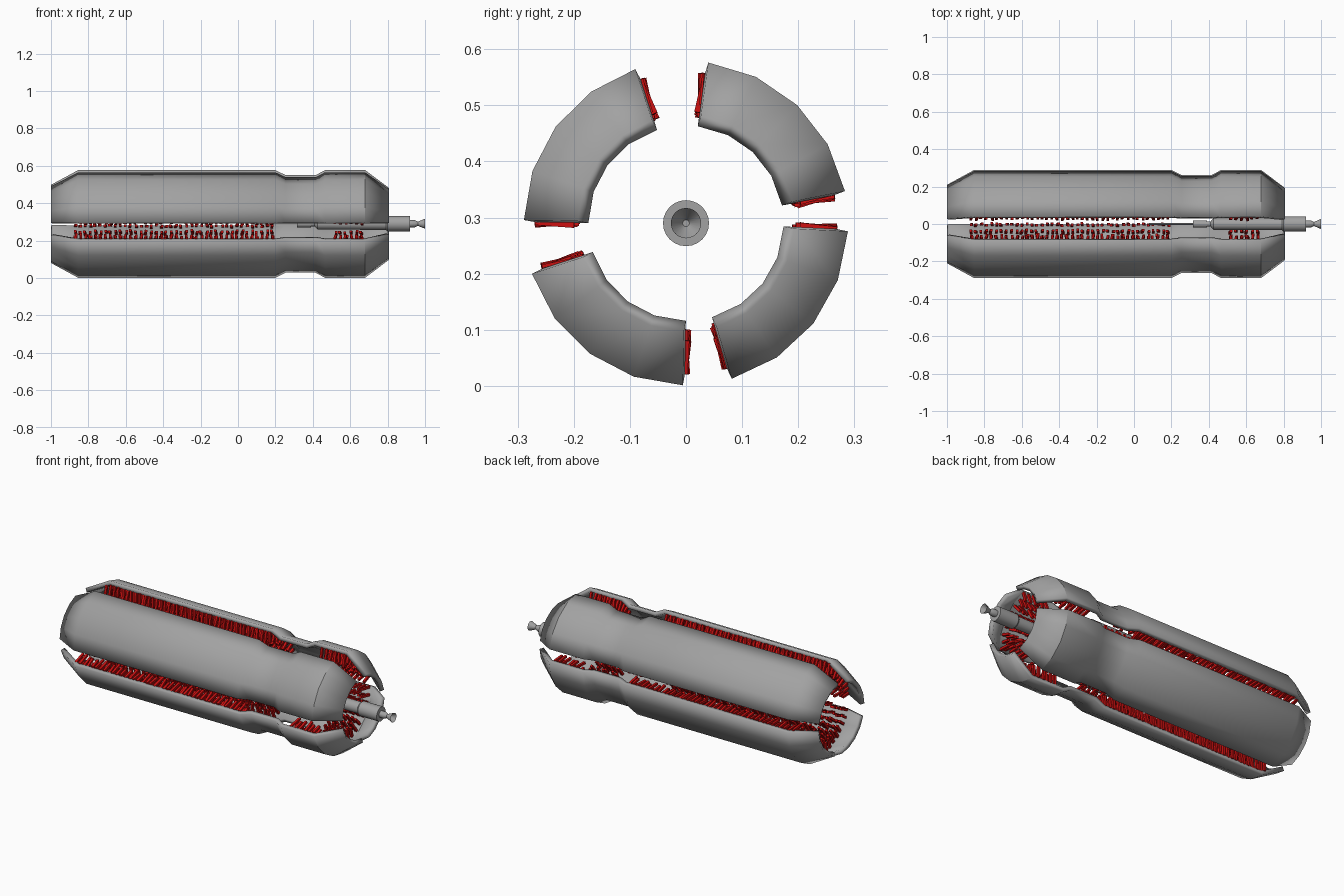
import bpy, bmesh, math, random
from mathutils import Matrix

random.seed(4)
cube = bpy.data.objects.get("Cube")
if cube:
    bpy.data.objects.remove(cube, do_unlink=True)

AXIS_Z = 0.29


def material(name, colour):
    m = bpy.data.materials.new(name)
    m.use_nodes = True
    m.diffuse_color = colour
    m.node_tree.nodes["Principled BSDF"].inputs["Base Color"].default_value = colour
    return m


grey = material("metal grey", (0.36, 0.36, 0.36, 1))
red = material("rod red", (0.6, 0.005, 0.005, 1))


def finish(name, bm, mat, smooth=None):
    mesh = bpy.data.meshes.new(name)
    bm.to_mesh(mesh)
    bm.free()
    ob = bpy.data.objects.new(name, mesh)
    ob.location.z = AXIS_Z
    mesh.materials.append(mat)
    bpy.context.collection.objects.link(ob)
    if smooth:
        bpy.ops.object.select_all(action="DESELECT")
        ob.select_set(True)
        bpy.context.view_layer.objects.active = ob
        bpy.ops.object.shade_smooth_by_angle(angle=math.radians(smooth))
    return ob


def revolve(profile, angles, closed=False):
    """Sweep (x, radius) points around the long axis."""
    bm = bmesh.new()
    rings = [[bm.verts.new((x, r * math.cos(a), r * math.sin(a))) for x, r in profile]
             for a in angles]
    pairs = list(zip(rings, rings[1:]))
    if closed:
        pairs.append((rings[-1], rings[0]))
    for p, q in pairs:
        for i in range(len(profile) - 1):
            bm.faces.new((p[i], q[i], q[i + 1], p[i + 1]))
    return bm


# Four curved shell panels
shell = [(-1, 0.21), (-0.855, 0.289), (0.2, 0.289), (0.255, 0.262),
         (0.415, 0.262), (0.465, 0.289), (0.68, 0.289), (0.807, 0.193)]
SPAN, SEGMENTS, WALL = 70.7, 4, 0.024
panels = {"upper_left_panel": 11.4, "upper_right_panel": 108.2,
          "lower_right_panel": 198.2, "lower_left_panel": 286.4}


def inner_radius(x):
    for (xa, ra), (xb, rb) in zip(shell, shell[1:]):
        if xa <= x <= xb:
            return ra + (rb - ra) * (x - xa) / (xb - xa) - WALL
    return shell[-1][1] - WALL


# Rows of short red rods lining the inside of a panel
def lining(name, start):
    bm = bmesh.new()
    columns = 9
    stations = [-0.87 + 0.027 * i for i in range(40)] + [0.52 + 0.028 * i for i in range(6)]
    for x in stations:
        for c in range(columns):
            a = math.radians(start + SPAN * c / (columns - 1) + random.uniform(-1, 1))
            px = x + random.uniform(-0.005, 0.005)
            outer = inner_radius(px) + 0.004
            inner = max(0.18, outer - random.uniform(0.055, 0.08))
            place = (Matrix.Rotation(a, 4, "X")
                     @ Matrix.Translation((px, (outer + inner) / 2, 0))
                     @ Matrix.Rotation(random.uniform(-0.12, 0.12), 4, "X")
                     @ Matrix.Rotation(random.uniform(-0.12, 0.12), 4, "Z")
                     @ Matrix.Diagonal((0.013, outer - inner, 0.013, 1)))
            bmesh.ops.create_cube(bm, size=1, matrix=place)
    finish(name, bm, red)


for name, start in panels.items():
    angles = [math.radians(start + SPAN * i / SEGMENTS) for i in range(SEGMENTS + 1)]
    panel = finish(name, revolve(shell, angles), grey, 35)
    wall = panel.modifiers.new("wall", "SOLIDIFY")
    wall.thickness = WALL
    wall.offset = -1
    lining(name.replace("panel", "rod_lining"), start)

# Central shaft with a thin tail and a flared nozzle
core = [(0.08, 0), (0.08, 0.005), (0.315, 0.005), (0.315, 0.02), (0.39, 0.02),
        (0.39, 0.014), (0.41, 0.014), (0.425, 0.031), (0.79, 0.033), (0.8, 0.041),
        (0.92, 0.041), (0.92, 0.019), (0.945, 0.019), (0.962, 0.011),
        (1, 0.027), (0.965, 0.006), (0.965, 0)]
bm = revolve(core, [math.tau * i / 24 for i in range(24)], closed=True)
bmesh.ops.remove_doubles(bm, verts=bm.verts, dist=0.0001)
bmesh.ops.recalc_face_normals(bm, faces=bm.faces)
finish("central_shaft", bm, grey, 30)
